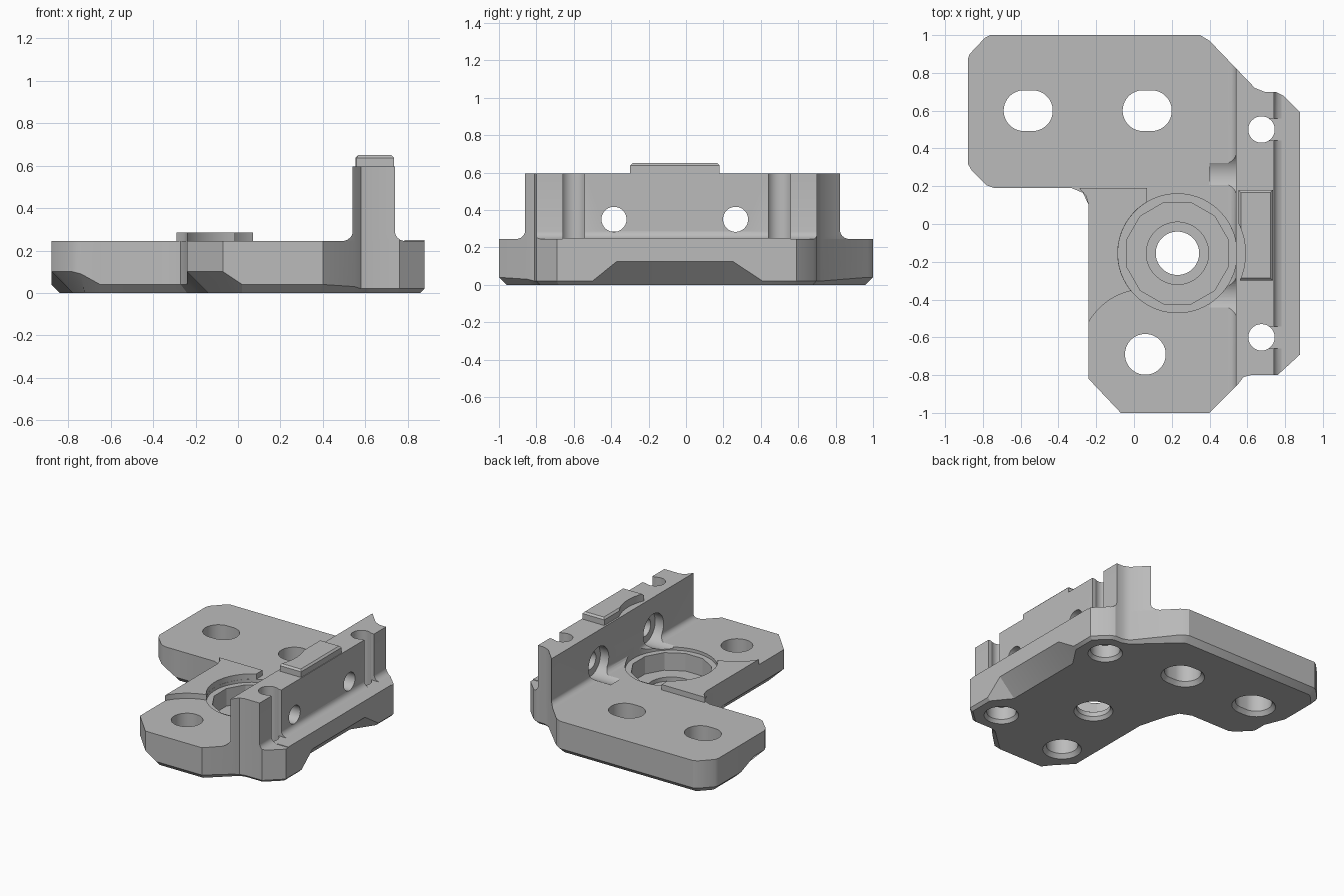
import bpy, bmesh, math
from mathutils import Vector, Matrix

old = bpy.data.objects.get("Cube")
if old:
    bpy.data.objects.remove(old, do_unlink=True)

TOP = 0.245      # plate top
WALL = 0.595     # wall top
BORE = (0.23, -0.155)

grey = bpy.data.materials.new("plain grey")
grey.use_nodes = True
color = (0.5, 0.5, 0.5, 1)
grey.diffuse_color = color
grey.node_tree.nodes["Principled BSDF"].inputs["Base Color"].default_value = color


def make(name, bm):
    bmesh.ops.recalc_face_normals(bm, faces=bm.faces)
    mesh = bpy.data.meshes.new(name)
    bm.to_mesh(mesh)
    bm.free()
    mesh.materials.append(grey)
    obj = bpy.data.objects.new(name, mesh)
    bpy.context.collection.objects.link(obj)
    return obj


def inset(points, amounts):
    """Mitred inward offset of a counter-clockwise outline."""
    result = []
    for i, p in enumerate(points):
        p = Vector(p)
        a = p - Vector(points[i - 1])
        b = Vector(points[(i + 1) % len(points)]) - p
        n = Vector((-a.y, a.x)).normalized()
        m = Vector((-b.y, b.x)).normalized()
        result.append(p + (n + m) / (1 + n.dot(m)) * amounts[i])
    return result


def loft(name, rings):
    """Closed solid through rings of 3D points."""
    bm = bmesh.new()
    loops = [[bm.verts.new(p) for p in ring] for ring in rings]
    for low, high in zip(loops, loops[1:]):
        for i in range(len(low)):
            j = (i + 1) % len(low)
            bm.faces.new((low[i], low[j], high[j], high[i]))
    bm.faces.new(loops[0][::-1])
    bm.faces.new(loops[-1])
    return make(name, bm)


def level(points, z):
    return [(p[0], p[1], z) for p in points]


def prism(name, points, low, high):
    return loft(name, [level(points, low), level(points, high)])


def rect(x0, x1, y0, y1):
    return [(x0, y0), (x1, y0), (x1, y1), (x0, y1)]


def cylinder(x, y, r, low, high, r_top=None, slot=0, sides=48):
    """Round or slotted upright cutter, tapered if r_top is given."""
    def ring(radius, z):
        pts = []
        for i in range(sides):
            a = math.tau * (i + 0.5) / sides
            shift = math.copysign(slot, math.cos(a))
            pts.append((x + shift + radius * math.cos(a), y + radius * math.sin(a), z))
        return pts
    return loft("cutter", [ring(r, low), ring(r if r_top is None else r_top, high)])


def cross_cylinder(y, z, r, x0, x1):
    """Cutter lying along x."""
    obj = cylinder(0, 0, r, x0, x1)
    turn = Matrix.Rotation(math.pi / 2, 4, "Y")
    obj.data.transform(Matrix.Translation((0, y, z)) @ turn)
    return obj


def boolean(obj, cutters, operation="DIFFERENCE"):
    for cutter in cutters:
        cutter.hide_render = True
        mod = obj.modifiers.new("cut", "BOOLEAN")
        mod.operation, mod.solver, mod.object = operation, "EXACT", cutter
    graph = bpy.context.evaluated_depsgraph_get()
    mesh = bpy.data.meshes.new_from_object(obj.evaluated_get(graph))
    obj.modifiers.clear()
    obj.data = mesh


# Base plate: x, y and height of the lower chamfer
outline = [
    (-0.76, 1, .04), (-0.79, .985, .04), (-0.87, .9, .04), (-0.88, .87, .04),
    (-0.88, .6, .04), (-0.88, .45, .1), (-0.88, .32, .1), (-0.86, .285, .1),
    (-0.78, .205, .1), (-0.74, .19, .09), (-0.65, .19, .04), (-0.33, .19, .04),
    (-0.27, .165, .04), (-0.24, .1, .04), (-0.24, -.1, .1), (-0.24, -.82, .1),
    (-0.07, -1, .1), (.02, -1, .04), (.4, -1, .04), (.55, -.85, .03),
    (.58, -.81, .02), (.62, -.8, .02), (.76, -.8, .02), (.88, -.69, .02),
    (.88, -.5, .02), (.88, -.37, .125), (.88, .25, .125), (.88, .41, .02),
    (.88, .59, .02), (.79, .68, .02), (.75, .7, .02), (.69, .7, .02),
    (.64, .72, .02), (.4, .97, .04), (.35, 1, .04)]
plan = [p[:2] for p in outline]
chamfer = [p[2] for p in outline]
base = loft("base_plate", [level(inset(plan, chamfer), 0), outline, level(plan, TOP)])

# Raised pad beside the bore
pad = prism("raised_pad", [(-0.24, -.6), (.07, -.6), (.07, .19), (-0.29, .19),
                           (-0.255, .15), (-0.24, .1)], TOP, 0.285)

# Upright wall with a flared foot, trimmed to the plate outline
wall_plan = rect(0.54, 0.74, -1.1, 1.1)
foot = [(0.04, 0), (0.024, .006), (.011, .016), (.003, .028), (0, .04), (0, WALL - TOP)]
wall = loft("upright_wall",
            [level(inset(wall_plan, [-d] * 4), TOP + z) for d, z in foot])
boolean(wall, [prism("trim", plan, 0.1, 0.9)], "INTERSECT")

# Top rail with chamfered crown
rail_plan = rect(0.553, 0.735, -.3, .18)
rail = loft("top_rail", [level(rail_plan, WALL), level(rail_plan, .637),
                         level(inset(rail_plan, [.013] * 4), .65)])

# Thin strip along the outer ledge
prism("ledge_strip", rect(0.785, 0.88, -.66, .56), TOP, TOP + 0.004)

# Mounting holes with chamfered lower rims
base_cuts = []
for x, y, slot in ((-0.56, 0.6, .022), (0.07, 0.6, .022), (0.06, -0.69, 0)):
    base_cuts.append(cylinder(x, y, .108, -1, 1, slot=slot))
    base_cuts.append(cylinder(x, y, .14, -0.01, .03, .108, slot=slot))

# Stepped bore with a many-sided pocket
recess = cylinder(*BORE, .315, .222, .31, sides=64)
base_cuts += [recess,
              cylinder(*BORE, .278, .09, 1, sides=12),
              cylinder(*BORE, .165, .06, 1),
              cylinder(*BORE, .115, -1, 1),
              cylinder(*BORE, .14, -0.01, .025, .115)]

# Upright screw holes, open through the outer wall face
wall_cuts = [recess]
for y in (0.5, -0.6):
    screw = cylinder(0.675, y, .07, -1, 1)
    base_cuts += [screw, cylinder(0.675, y, .1, -1, .12),
                  cylinder(0.675, y, .125, -0.01, .025, .1)]
    wall_cuts += [screw, prism("cutter", rect(.68, 1, y - .058, y + .058), TOP - .01, 1)]

# Cross screw holes with wide seats that dip into the floor
for y in (0.265, -0.385):
    seat = cross_cylinder(y, 0.35, .12, .4, .61)
    base_cuts.append(seat)
    wall_cuts += [seat, cross_cylinder(y, 0.35, .067, .3, 1)]

boolean(base, base_cuts)
boolean(wall, wall_cuts)
boolean(pad, [cylinder(*BORE, .316, 0, 1, sides=64), cylinder(0.06, -0.69, .345, 0, 1)])
boolean(rail, [cylinder(*BORE, .36, .5, 1, sides=96)])

# Clear away cutters and smooth the round surfaces
parts = [base, pad, wall, rail]
for obj in list(bpy.context.collection.objects):
    if obj.name.startswith(("cutter", "trim")):
        bpy.data.objects.remove(obj, do_unlink=True)
for obj in bpy.context.view_layer.objects:
    obj.select_set(obj in parts)
bpy.context.view_layer.objects.active = base
bpy.ops.object.shade_smooth_by_angle(angle=math.radians(25))
